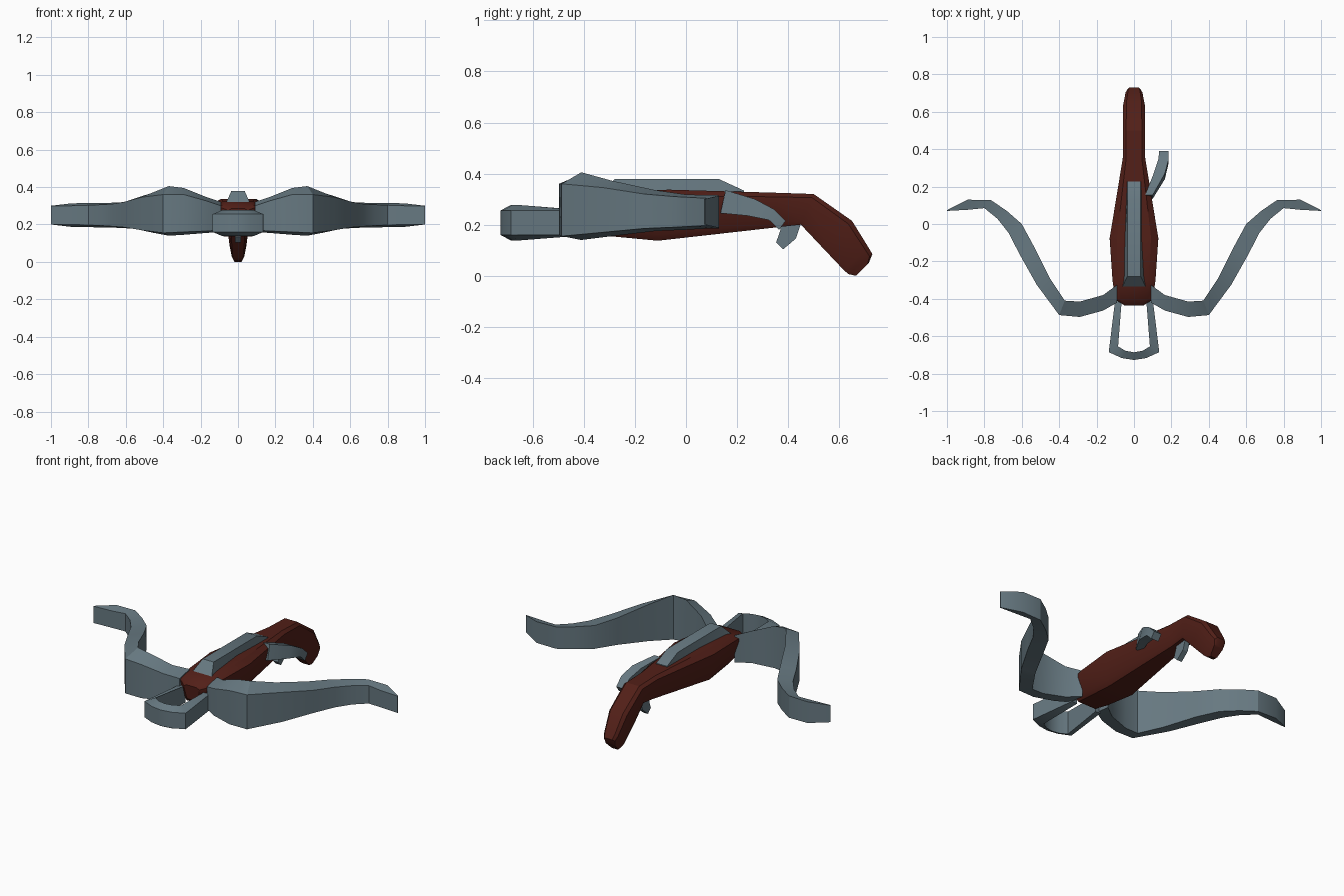
import bpy, bmesh, math


def make_material(name, rgb):
    mat = bpy.data.materials.new(name)
    mat.diffuse_color = (*rgb, 1)
    return mat


wood = make_material("dark_red_wood", (0.085, 0.014, 0.009))
steel = make_material("slate_steel", (0.135, 0.19, 0.22))


def loft(name, rings, material=steel, mirror=False):
    """Skin a row of matching cross-sections and cap both ends."""
    bm = bmesh.new()
    rows = [[bm.verts.new(p) for p in ring] for ring in rings]
    n = len(rows[0])
    for a, b in zip(rows, rows[1:]):
        for i in range(n):
            j = (i + 1) % n
            bm.faces.new((a[i], a[j], b[j], b[i]))
    bm.faces.new(rows[0])
    bm.faces.new(rows[-1])
    bmesh.ops.recalc_face_normals(bm, faces=bm.faces)
    mesh = bpy.data.meshes.new(name)
    bm.to_mesh(mesh)
    bm.free()
    mesh.materials.append(material)
    obj = bpy.data.objects.new(name, mesh)
    bpy.context.collection.objects.link(obj)
    if mirror:
        obj.modifiers.new("Mirror", 'MIRROR')
    # Soft shading along the gentle bends, sharp at the real edges
    bpy.ops.object.select_all(action='DESELECT')
    obj.select_set(True)
    bpy.context.view_layer.objects.active = obj
    bpy.ops.object.shade_smooth_by_angle(angle=math.radians(30))
    return obj


# Stock and grip: top y, top z, bottom y, bottom z, half width
stock = [
    (-.437, .285, -.43, .20, .05),
    (-.405, .31, -.395, .17, .10),
    (-.30, .325, -.30, .155, .115),
    (-.07, .337, -.11, .137, .13),
    (.35, .325, .36, .19, .06),
    (.50, .32, .45, .20, .06),
    (.65, .215, .53, .115, .058),
    (.715, .11, .62, .02, .045),
    (.73, .085, .637, .006, .036),
    (.716, .05, .665, .0, .03),
]
# Chamfered section: width factor, height fraction from the bottom
section = [(-.7, 1), (.7, 1), (1, .88), (1, .75), (.75, .12), (.6, 0),
           (-.6, 0), (-.75, .12), (-1, .75), (-1, .88)]
loft("stock", [[(w * u, yb + (yt - yb) * t, zb + (zt - zb) * t)
                for u, t in section] for yt, zt, yb, zb, w in stock], wood)

# Raised bolt rail: y, top half width, top z, base half width
rail = [(-.335, .062, .32, .065), (-.28, .036, .378, .06),
        (.13, .036, .378, .043), (.228, .036, .333, .04)]
loft("bolt_rail", [[(-b, y, .30), (-t, y, z), (t, y, z), (b, y, .30)]
                   for y, t, z, b in rail])

# Bow limb: back x, back y, front x, front y, back top, front top, front base, back base
limb = [
    (.09, -.325, .09, -.42, .32, .30, .17, .16),
    (.165, -.38, .165, -.463, .345, .325, .165, .155),
    (.29, -.415, .29, -.497, .395, .36, .16, .145),
    (.37, -.41, .40, -.487, .405, .36, .155, .14),
    (.45, -.29, .52, -.325, .372, .345, .17, .155),
    (.535, -.12, .61, -.165, .335, .32, .185, .175),
    (.60, 0, .67, -.048, .318, .31, .19, .18),
    (.68, .07, .73, .028, .316, .306, .194, .184),
    (.765, .128, .80, .085, .315, .303, .197, .185),
    (.89, .13, .89, .076, .313, .30, .20, .187),
    (1, .074, 1, .07, .30, .30, .20, .20),
]
loft("bow_limbs", [[(bx, by, bt), (fx, fy, ft), (fx, fy, fb), (bx, by, bb)]
                   for bx, by, fx, fy, bt, ft, fb, bb in limb], mirror=True)

# Foot stirrup: outer x, outer y, inner x, inner y, flare of the inner edge
half = [(.10, -.40, .065, -.40, 0), (.135, -.685, .085, -.655, .02),
        (.065, -.717, .045, -.678, .02)]
path = half + [(0, -.727, 0, -.686, .02)] + \
    [(-a, b, -c, d, e) for a, b, c, d, e in reversed(half)]
loft("foot_stirrup", [[(ox, oy, .255), (ix, iy, .257 + f),
                       (ix, iy, .158 - f), (ox, oy, .16)]
                      for ox, oy, ix, iy, f in path])

# Side lever: inner x, outer x, top y, top z, bottom y, bottom z
lever = [(.06, .10, .155, .335, .135, .245), (.105, .165, .27, .30, .24, .235),
         (.13, .185, .345, .26, .325, .218), (.135, .185, .39, .215, .365, .18)]
loft("side_lever", [[(a, yt, zt), (b, yt, zt), (b, yb, zb), (a, yb, zb)]
                    for a, b, yt, zt, yb, zb in lever])

# Trigger: flat plate profile in the y-z plane
profile = [(.37, .22), (.37, .18), (.353, .13), (.38, .103), (.43, .145), (.455, .22)]
loft("trigger", [[(x, y, z) for y, z in profile] for x in (-.016, .016)])
